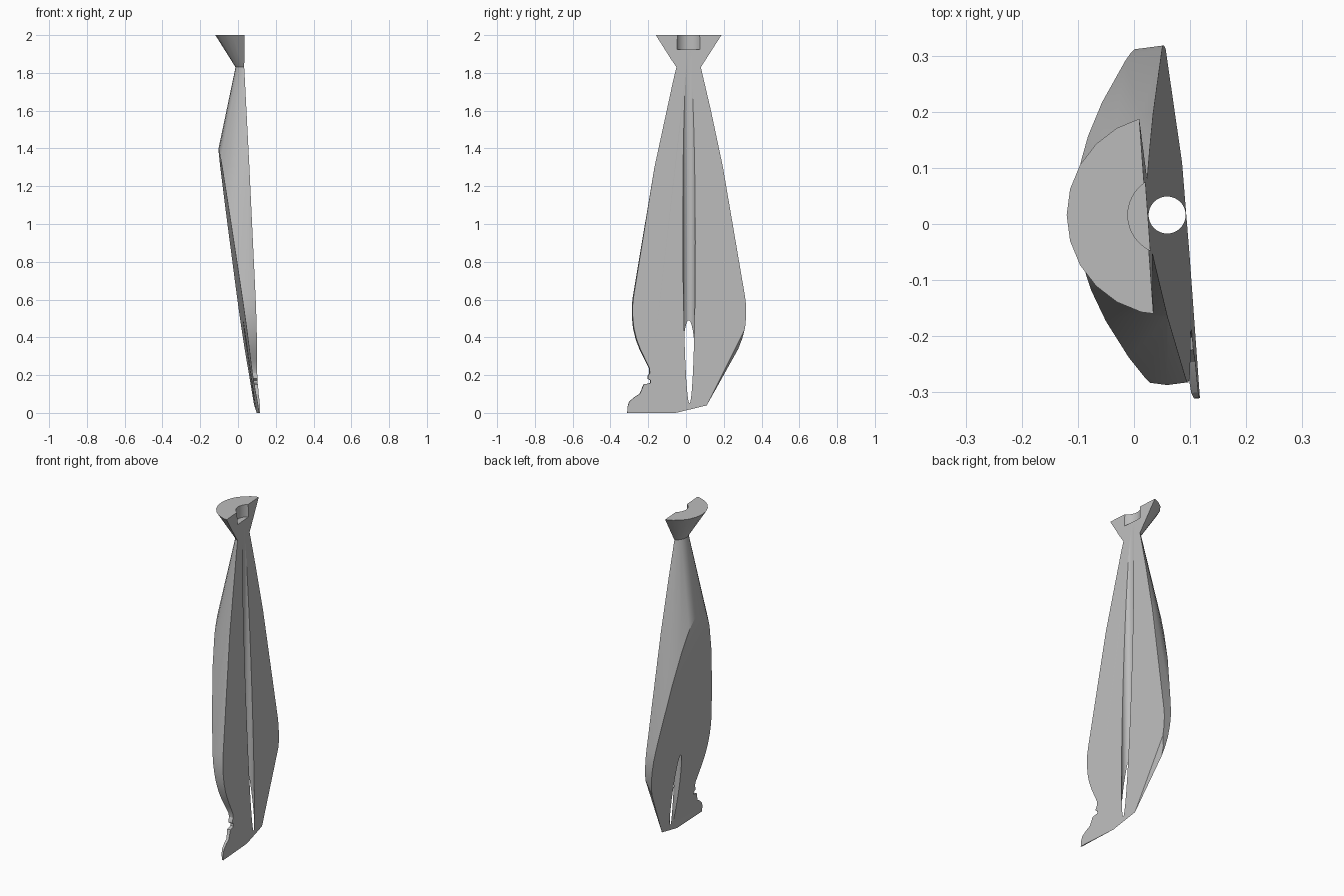
import bpy
import bmesh
import math
from mathutils import Vector

if "Cube" in bpy.data.objects:
    bpy.data.objects.remove(bpy.data.objects["Cube"], do_unlink=True)

AXIS = Vector((0.059, 0.016, 0))

grey = bpy.data.materials.new("stone_grey")
grey.use_nodes = True
COLOUR = (0.5, 0.5, 0.5, 1)
grey.diffuse_color = COLOUR
grey.node_tree.nodes["Principled BSDF"].inputs["Base Color"].default_value = COLOUR


def lathe(profile, sides):
    """Closed solid turned about the vertical axis from (radius, height) points."""
    bm = bmesh.new()
    rings = []
    for r, z in profile:
        ring = []
        for i in range(sides):
            a = math.tau * i / sides
            ring.append(bm.verts.new(AXIS + Vector((r * math.cos(a), r * math.sin(a), z))))
        rings.append(ring)
    for low, high in zip(rings, rings[1:]):
        for i in range(sides):
            j = (i + 1) % sides
            bm.faces.new((low[i], low[j], high[j], high[i]))
    bm.faces.new(rings[0][::-1])
    bm.faces.new(rings[-1])
    return bm


def slice_off(bm, point, normal):
    """Remove everything on the normal's side and cap the cut."""
    cut = bmesh.ops.bisect_plane(
        bm, geom=bm.verts[:] + bm.edges[:] + bm.faces[:], dist=1e-5,
        plane_co=point, plane_no=normal, clear_outer=True)
    edges = [e for e in cut["geom_cut"] if isinstance(e, bmesh.types.BMEdge) and e.is_boundary]
    bmesh.ops.edgenet_fill(bm, edges=edges)
    bmesh.ops.recalc_face_normals(bm, faces=bm.faces[:])


def to_object(bm, name):
    mesh = bpy.data.meshes.new(name)
    bm.to_mesh(mesh)
    bm.free()
    obj = bpy.data.objects.new(name, mesh)
    bpy.context.collection.objects.link(obj)
    mesh.materials.append(grey)
    return obj


# Turned vase outline: stepped foot, belly, neck and flared cup
vase = [(0.334, 0), (0.333, 0.03), (0.323, 0.06), (0.293, 0.085), (0.268, 0.1),
        (0.258, 0.12), (0.246, 0.15), (0.21, 0.158), (0.209, 0.172), (0.224, 0.182),
        (0.222, 0.195), (0.213, 0.21), (0.214, 0.235), (0.238, 0.285), (0.262, 0.335),
        (0.283, 0.39), (0.297, 0.45), (0.303, 0.51), (0.303, 0.57), (0.297, 0.62),
        (0.183, 1.3), (0.072, 1.83), (0.179, 2)]
body = lathe(vase, 24)

# Leaning front split, sloping back split, and the chipped lower corner
slice_off(body, (0.095, 0, 0), (1, 0.0725, 0.036))
slice_off(body, (0.0964, 0, 0), (-1, -0.047, -0.142))
slice_off(body, (0.0581, 0.3, 0.42), (1.2, 2, -0.913))
shard = to_object(body, "vase_shard")

# Central bore widening to a socket at the top
bore = [(0.033, -0.1), (0.033, 1.925), (0.07, 1.925), (0.07, 2.1)]
cutter = to_object(lathe(bore, 40), "bore_cutter")
cutter.hide_render = True

hollow = shard.modifiers.new("hollow", "BOOLEAN")
hollow.operation = "DIFFERENCE"
hollow.solver = "EXACT"
hollow.object = cutter
bpy.ops.object.select_all(action="DESELECT")
bpy.context.view_layer.objects.active = shard
shard.select_set(True)
bpy.ops.object.modifier_apply(modifier=hollow.name)
bpy.data.objects.remove(cutter, do_unlink=True)

bpy.ops.object.shade_smooth_by_angle(angle=math.radians(25))
